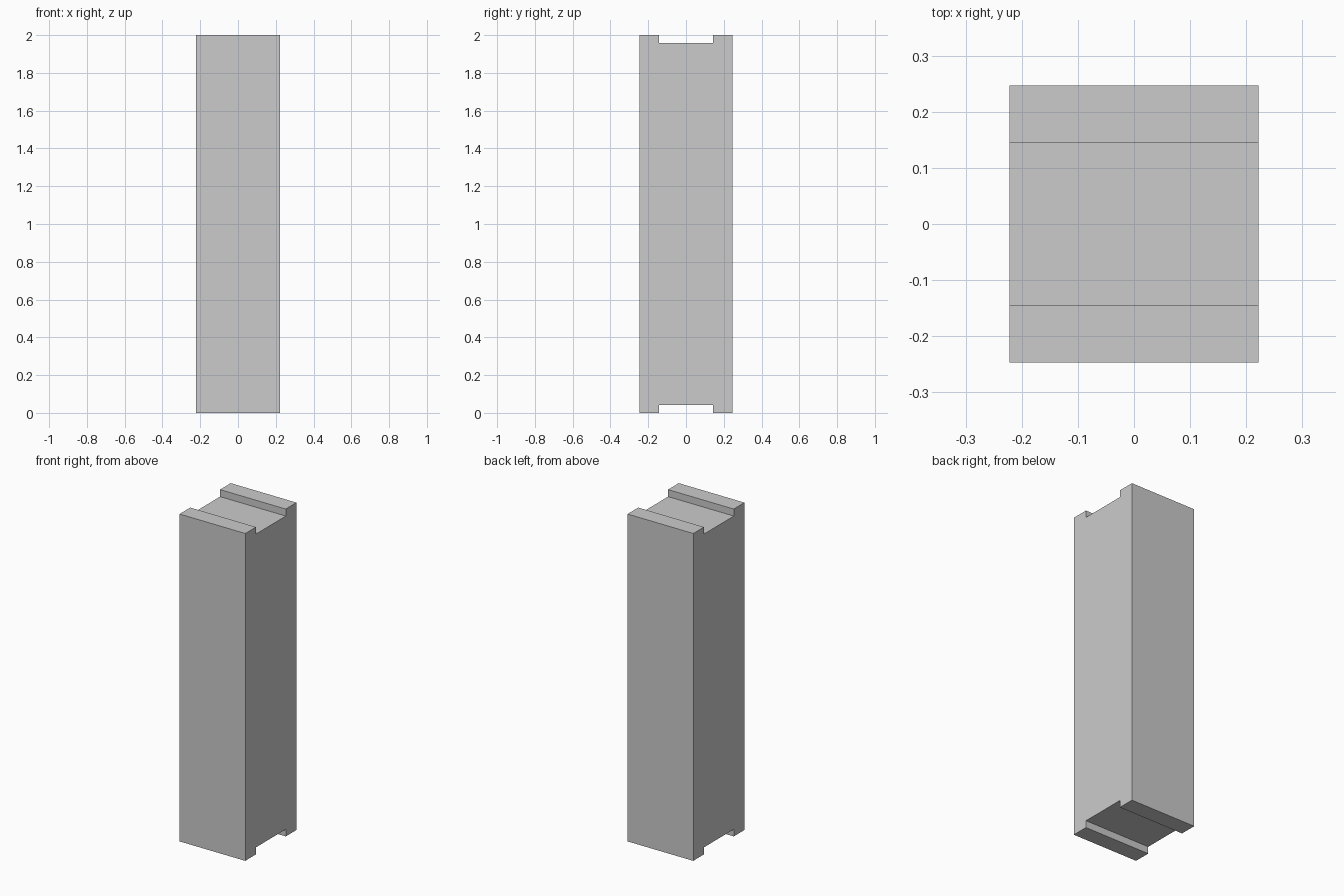
import bpy, bmesh

if "Cube" in bpy.data.objects:
    bpy.data.objects.remove(bpy.data.objects["Cube"])

HALF_X, HALF_Y, HEIGHT = 0.222, 0.247, 2.0
GROOVE_Y, GROOVE_DEPTH = 0.144, 0.043

# Half outline (+y side) of the block's end profile, bottom to top
half = [(GROOVE_Y, GROOVE_DEPTH), (GROOVE_Y, 0), (HALF_Y, 0),
        (HALF_Y, HEIGHT), (GROOVE_Y, HEIGHT), (GROOVE_Y, HEIGHT - GROOVE_DEPTH)]
profile = half + [(-y, z) for y, z in reversed(half)]

# Extrude the profile along x into a block grooved at both ends
bm = bmesh.new()
face = bm.faces.new([bm.verts.new((-HALF_X, y, z)) for y, z in profile])
ext = bmesh.ops.extrude_face_region(bm, geom=[face])
verts = [g for g in ext["geom"] if isinstance(g, bmesh.types.BMVert)]
bmesh.ops.translate(bm, verts=verts, vec=(2 * HALF_X, 0, 0))
bmesh.ops.recalc_face_normals(bm, faces=bm.faces)

mesh = bpy.data.meshes.new("grooved_block")
bm.to_mesh(mesh)
bm.free()
block = bpy.data.objects.new("grooved_block", mesh)
bpy.context.collection.objects.link(block)
